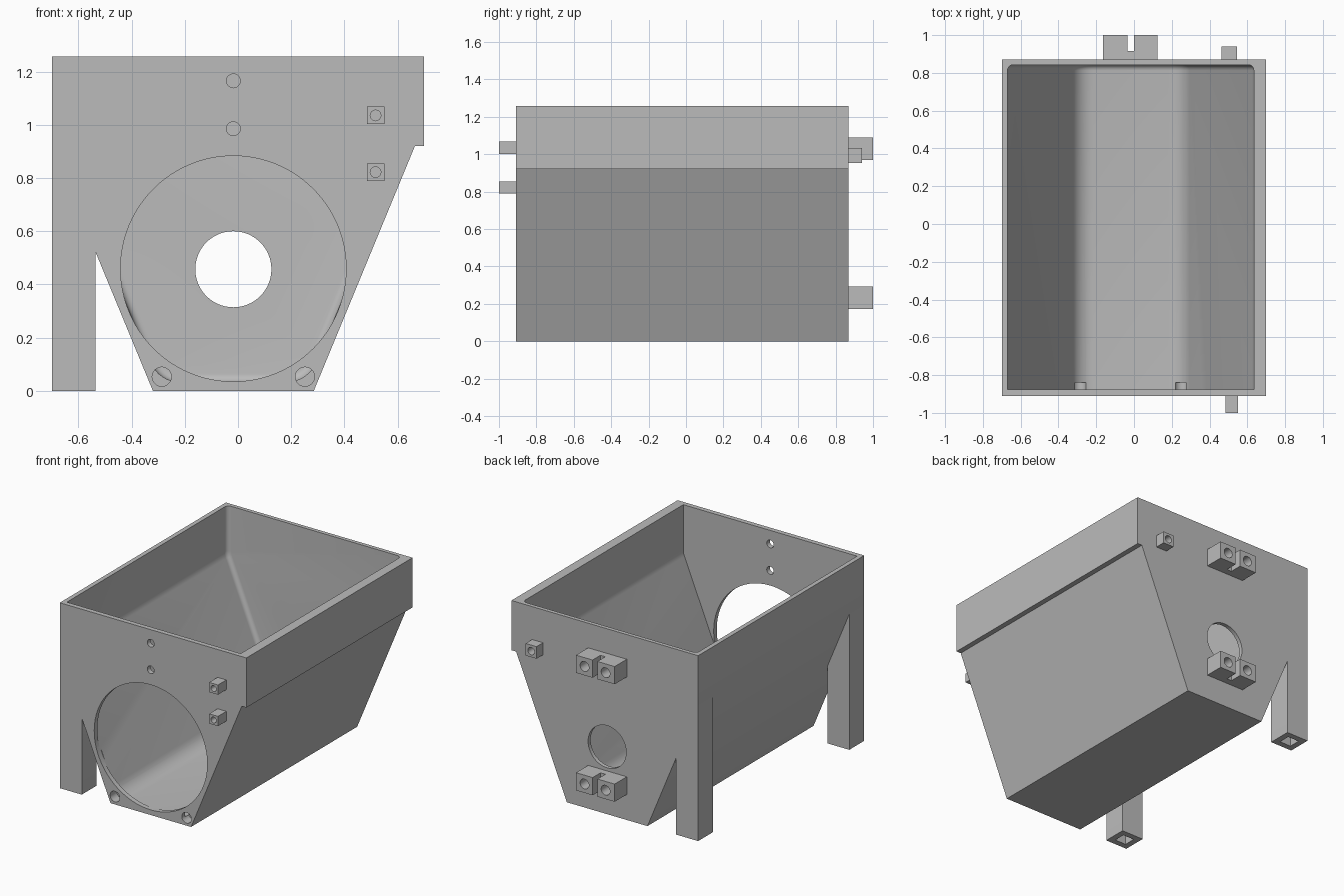
import bpy, bmesh, math
from mathutils import Vector

if "Cube" in bpy.data.objects:
    bpy.data.objects.remove(bpy.data.objects["Cube"], do_unlink=True)

grey = bpy.data.materials.new("plain grey")
grey.use_nodes = True
COLOUR = (0.5, 0.5, 0.5, 1)
grey.diffuse_color = COLOUR
grey.node_tree.nodes["Principled BSDF"].inputs["Base Color"].default_value = COLOUR

FRONT, BACK, TOP, MID = -0.91, 0.87, 1.257, -0.0175
WALL = 0.033


def finish(name, bm):
    bmesh.ops.recalc_face_normals(bm, faces=bm.faces)
    me = bpy.data.meshes.new(name)
    bm.to_mesh(me)
    bm.free()
    me.materials.append(grey)
    ob = bpy.data.objects.new(name, me)
    bpy.context.collection.objects.link(ob)
    return ob


def prism(name, profile, y0, y1, back_round=0):
    """Extrude an x-z outline along y, optionally rounding its back rim."""
    bm = bmesh.new()
    near = bm.faces.new([bm.verts.new((x, y0, z)) for x, z in profile])
    ext = bmesh.ops.extrude_face_region(bm, geom=[near])["geom"]
    moved = [g for g in ext if isinstance(g, bmesh.types.BMVert)]
    bmesh.ops.translate(bm, verts=moved, vec=(0, y1 - y0, 0))
    if back_round:
        rim = [e for e in bm.edges if all(abs(v.co.y - y1) < 1e-5 for v in e.verts)]
        bmesh.ops.bevel(bm, geom=rim, offset=back_round, segments=5,
                        profile=0.5, affect='EDGES')
    return finish(name, bm)


def box(name, x0, x1, y0, y1, z0, z1):
    return prism(name, [(x0, z0), (x1, z0), (x1, z1), (x0, z1)], y0, y1)


def rod(x, z, r, y0, y1, sides=32):
    ring = [(x + r * math.cos(2 * math.pi * i / sides),
             z + r * math.sin(2 * math.pi * i / sides)) for i in range(sides)]
    return prism("cutter", ring, y0, y1)


def rounded(points, radii, steps=8):
    """Replace outline corners by arcs of the given radii."""
    out = []
    for i, (p, r) in enumerate(zip(points, radii)):
        p = Vector(p)
        if r == 0:
            out.append(tuple(p))
            continue
        a = (Vector(points[i - 1]) - p).normalized()
        b = (Vector(points[(i + 1) % len(points)]) - p).normalized()
        half = a.angle(b) / 2
        centre = p + (a + b).normalized() * (r / math.sin(half))
        s, e = p + a * (r / math.tan(half)) - centre, p + b * (r / math.tan(half)) - centre
        for k in range(steps + 1):
            d = s.slerp(e, k / steps) if hasattr(s, "slerp") else s.lerp(e, k / steps)
            out.append(tuple(centre + d.normalized() * r))
    return out


def cut(ob, cutters):
    bpy.ops.object.select_all(action='DESELECT')
    bpy.context.view_layer.objects.active = ob
    ob.select_set(True)
    for c in cutters:
        c.hide_render = True
        m = ob.modifiers.new("cut", 'BOOLEAN')
        m.operation, m.solver, m.object = 'DIFFERENCE', 'EXACT', c
        bpy.ops.object.modifier_apply(modifier=m.name)
        bpy.data.objects.remove(c, do_unlink=True)
    bpy.ops.object.shade_smooth_by_angle(angle=math.radians(30))


# Hopper shell with a one-sided lip
hopper = prism("hopper", [(-0.32, 0), (0.285, 0), (0.665, 0.92), (0.70, 0.92),
                          (0.70, TOP), (-0.70, TOP), (-0.70, 0.92)], FRONT, BACK)

# Inner cavity, rounded along the floor and at the back
half_inner = [(0.28, WALL), (0.652, 0.93), (0.652, 1.4)]
outline = [(MID + x, z) for x, z in half_inner] + \
          [(MID - x, z) for x, z in reversed(half_inner)]
cavity = prism("cutter", rounded(outline, [0.12, 0.12, 0, 0, 0.12, 0.12]),
               FRONT + WALL, BACK - 0.027, back_round=0.03)

openings = [cavity,
            rod(MID, 0.459, 0.424, -1.0, -0.87, 96),     # large front opening
            rod(MID, 0.457, 0.143, 0.7, 1.0, 64)]        # back shaft hole
openings += [rod(MID, z, 0.026, -1.0, -0.8) for z in (0.985, 1.165)]
openings += [rod(MID + s * 0.269, 0.053, 0.036, -1.0, -0.84) for s in (-1, 1)]
cut(hopper, openings)

# Hollow legs under the sloping side
for name, y0, y1 in (("front_leg", FRONT, FRONT + 0.16), ("back_leg", BACK - 0.16, BACK)):
    leg = prism(name, [(-0.70, 0), (-0.535, 0), (-0.535, 0.5205), (-0.70, 0.92)], y0, y1)
    cut(leg, [box("cutter", -0.66, -0.575, y0 + 0.04, y1 - 0.04, -0.1, 0.35)])

# Small drilled lugs on the front
for name, z in (("upper_front_lug", 1.035), ("lower_front_lug", 0.822)):
    lug = box(name, 0.484, 0.55, -1.0, FRONT + 0.01, z - 0.033, z + 0.033)
    cut(lug, [rod(0.517, z, 0.02, -1.1, FRONT)])

# Small drilled lug on the back
lug = box("back_lug", 0.463, 0.545, BACK - 0.01, 0.94, 0.952, 1.034)
cut(lug, [rod(0.504, 0.993, 0.025, BACK, 1.1)])

# Slotted mounting blocks on the back
for name, z in (("upper_back_mount", 1.03), ("lower_back_mount", 0.233)):
    mount = box(name, -0.165, 0.125, BACK - 0.01, 1.0, z - 0.06, z + 0.06)
    cut(mount, [box("cutter", MID - 0.018, MID + 0.018, 0.915, 1.1, z - 0.2, z + 0.2)]
        + [rod(MID + s * 0.079, z, 0.033, BACK, 1.1) for s in (-1, 1)])
